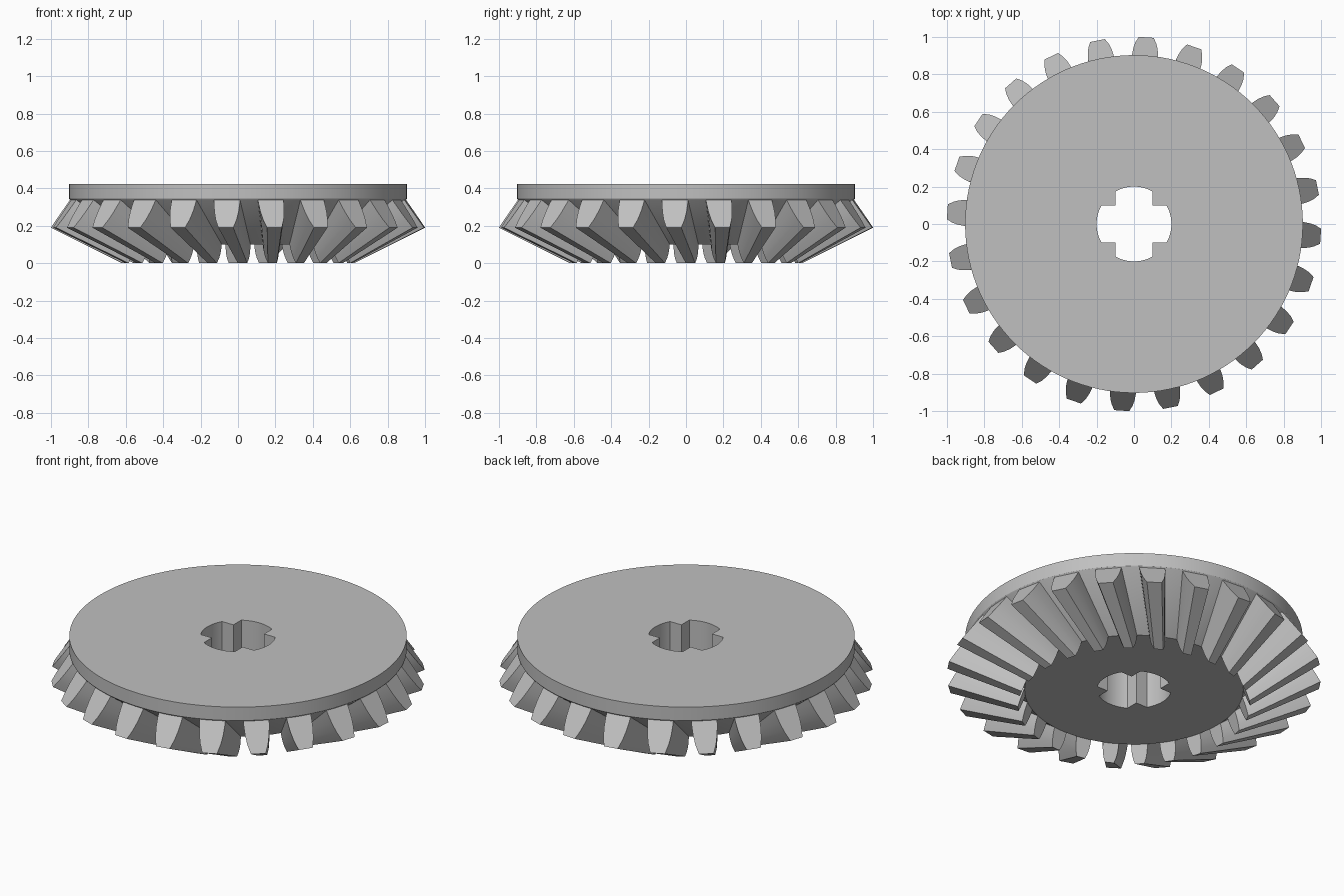
import bpy
import bmesh
from math import sin, cos, radians, pi
from mathutils import Matrix, Vector

TEETH = 24
SEGMENTS = 120

cube = bpy.data.objects.get("Cube")
if cube:
    bpy.data.objects.remove(cube, do_unlink=True)

grey = bpy.data.materials.new("mid_grey")
grey.use_nodes = True
colour = (0.53, 0.53, 0.53, 1)
grey.diffuse_color = colour
grey.node_tree.nodes["Principled BSDF"].inputs["Base Color"].default_value = colour


def finish(bm, name):
    bmesh.ops.recalc_face_normals(bm, faces=bm.faces)
    mesh = bpy.data.meshes.new(name)
    bm.to_mesh(mesh)
    bm.free()
    mesh.materials.append(grey)
    obj = bpy.data.objects.new(name, mesh)
    bpy.context.collection.objects.link(obj)
    bpy.ops.object.select_all(action="DESELECT")
    obj.select_set(True)
    bpy.context.view_layer.objects.active = obj
    bpy.ops.object.shade_smooth_by_angle(angle=radians(25))


def axle_radius(a):
    """Cross-shaped axle hole with rounded arm ends."""
    side = min(abs(cos(a)), abs(sin(a)))
    return min(0.2, 0.1 / max(side, 0.01))


# Gear body: rim disc, root cone and axle hole as one closed lathe
profile = [(0.585, 0.1), (0.9, 0.34), (0.903, 0.345), (0.903, 0.423)]
bm = bmesh.new()
columns = []
for i in range(SEGMENTS):
    a = 2 * pi * i / SEGMENTS
    hole = axle_radius(a)
    points = [(hole, 0.1)] + profile + [(hole, 0.423)]
    columns.append([bm.verts.new((r * cos(a), r * sin(a), z)) for r, z in points])
for i, col in enumerate(columns):
    nxt = columns[(i + 1) % SEGMENTS]
    for j in range(len(col)):
        k = (j + 1) % len(col)
        bm.faces.new((col[j], nxt[j], nxt[k], col[k]))
finish(bm, "gear_body")


def tooth_section(root, tip, scale):
    """Bulged tooth outline from root to tip and back."""
    steps = [(0, 0.07), (0.25, 0.069), (0.5, 0.065), (0.75, 0.056), (1, 0.04)]
    half = [(root.lerp(tip, t), Vector((0, w * scale, 0))) for t, w in steps]
    return [p + w for p, w in half] + [p - w for p, w in reversed(half)]


# Skewed bevel teeth: the small inner end is turned ahead of the outer end
outer = tooth_section(Vector((0.88, 0, 0.361)), Vector((1.0, 0, 0.19)), 1)
inner = tooth_section(Vector((0.583, 0, 0.105)), Vector((0.62, 0, 0)), 0.62)
skew = Matrix.Rotation(radians(6), 3, "Z")
inner = [skew @ p for p in inner]

bm = bmesh.new()
for n in range(TEETH):
    turn = Matrix.Rotation(2 * pi * (n - 0.25) / TEETH, 3, "Z")
    ends = [[bm.verts.new(turn @ p) for p in section] for section in (outer, inner)]
    for end in ends:
        bm.faces.new(end)
    count = len(outer)
    for j in range(count):
        k = (j + 1) % count
        bm.faces.new((ends[0][j], ends[0][k], ends[1][k], ends[1][j]))
finish(bm, "bevel_teeth")
